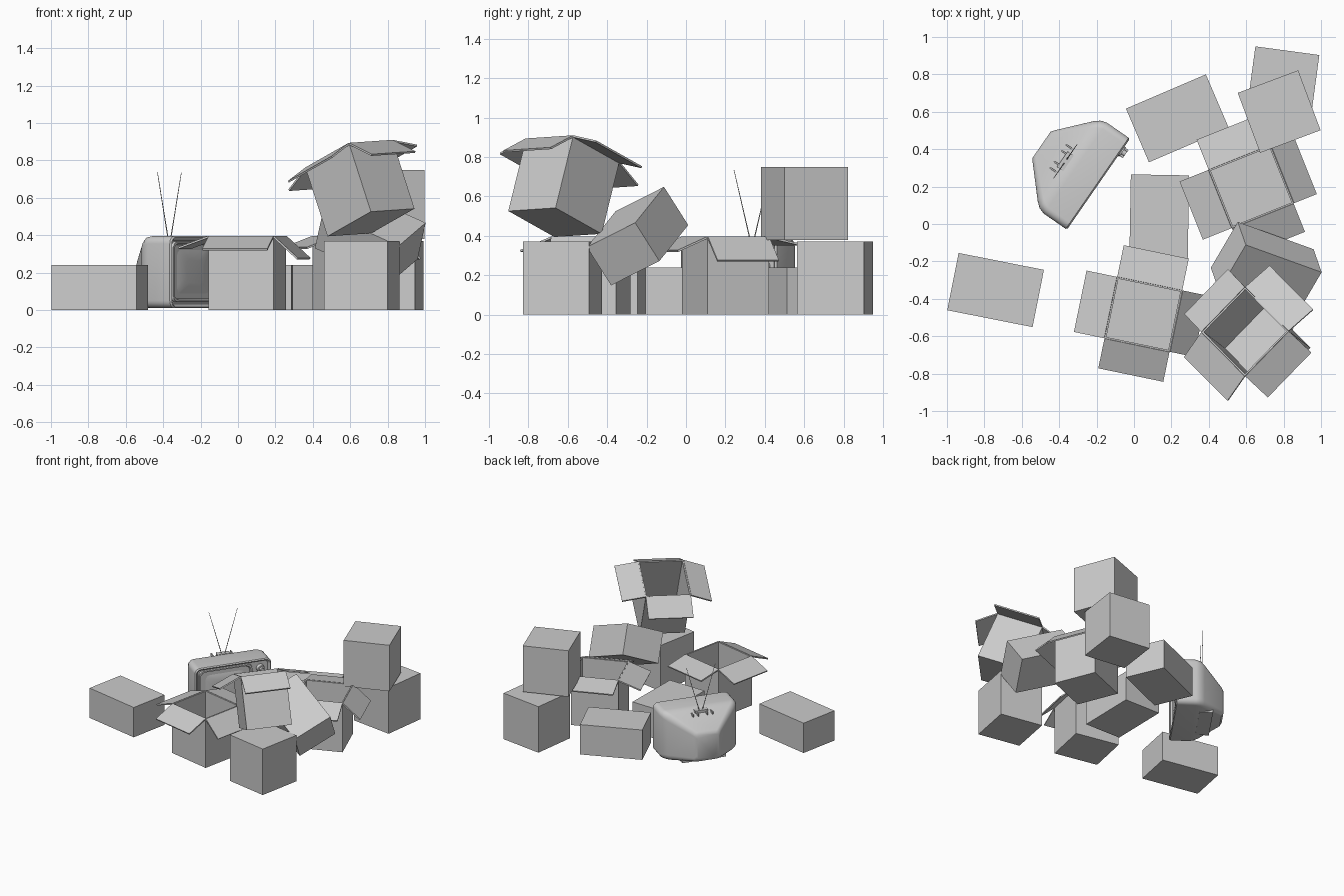
import bpy, bmesh, math
from mathutils import Matrix, Vector

if "Cube" in bpy.data.objects:
    bpy.data.objects.remove(bpy.data.objects["Cube"])

def finish(name, bm, mat, smooth=False):
    bmesh.ops.recalc_face_normals(bm, faces=bm.faces)
    me = bpy.data.meshes.new(name)
    bm.to_mesh(me)
    bm.free()
    ob = bpy.data.objects.new(name, me)
    bpy.context.collection.objects.link(ob)
    ob.matrix_world = mat
    if smooth:
        bpy.ops.object.select_all(action='DESELECT')
        ob.select_set(True)
        bpy.context.view_layer.objects.active = ob
        bpy.ops.object.shade_smooth_by_angle(angle=math.radians(35))
    return ob

def place(x, y, z, deg):
    return Matrix.Translation((x, y, z)) @ Matrix.Rotation(math.radians(deg), 4, 'Z')

def frame(origin, xa, ya):
    """Matrix from an origin and two rough axes."""
    x = Vector(xa).normalized()
    z = x.cross(Vector(ya)).normalized()
    m = Matrix((x, z.cross(x), z)).transposed().to_4x4()
    return Matrix.Translation(origin) @ m

def block(bm, size, centre, rot=Matrix()):
    m = rot @ Matrix.Translation(centre) @ Matrix.Diagonal((*size, 1))
    return bmesh.ops.create_cube(bm, size=1, matrix=m)

def closed_box(name, mat, size):
    bm = bmesh.new()
    block(bm, size, (0, 0, size[2] / 2))
    finish(name, bm, mat)

def open_box(name, mat):
    # hollow carton
    sx, sy, h, t = 0.355, 0.335, 0.395, 0.012
    bm = bmesh.new()
    block(bm, (sx, sy, h), (0, 0, h / 2))
    top = max(bm.faces, key=lambda f: f.calc_center_median().z)
    bmesh.ops.inset_region(bm, faces=[top], thickness=t)
    ext = bmesh.ops.extrude_face_region(bm, geom=[top])
    bmesh.ops.translate(bm, vec=(0, 0, t - h),
                        verts=[v for v in ext['geom'] if isinstance(v, bmesh.types.BMVert)])
    if top.is_valid:
        bmesh.ops.delete(bm, geom=[top], context='FACES_ONLY')
    finish(name, bm, mat)
    # four folded flaps: turn about z, half depth, hinge width, droop
    for side, turn, half, w, droop in (("right", 0, sx / 2, sy, 42), ("back", 90, sy / 2, sx, 12),
                                       ("left", 180, sx / 2, sy, 20), ("front", 270, sy / 2, sx, 23)):
        bm = bmesh.new()
        block(bm, (0.176, w, 0.01), (0.088, 0, 0))
        hinge = (mat @ Matrix.Rotation(math.radians(turn), 4, 'Z')
                 @ Matrix.Translation((half, 0, h - 0.003))
                 @ Matrix.Rotation(math.radians(droop), 4, 'Y'))
        finish(f"{name}_{side}_flap", bm, hinge)

# low closed boxes
low = (0.465, 0.312, 0.24)
closed_box("left_box", place(-0.74, -0.353, 0, -11.2), low)
closed_box("back_box", place(0.232, 0.565, 0, 23.2), low)
closed_box("middle_box", place(0.135, 0.03, 0, 89), low)
lean = frame((0.707, -0.246, 0.3985), (0.407, -0.147, -0.183), (0.136, 0.248, 0.127))
closed_box("leaning_box", lean @ Matrix.Translation((0, 0, -0.117)), (0.468, 0.31, 0.234))

# tall closed boxes
tall = (0.345, 0.342, 0.37)
closed_box("back_right_box", place(0.797, 0.757, 0, -7.7), tall)
closed_box("stacked_box", place(0.776, 0.601, 0.38, 20.5), tall)
closed_box("front_right_box", place(0.6625, -0.6275, 0, -10.8), tall)

# open boxes
open_box("front_open_box", place(0.05, -0.483, 0, -11.7))
open_box("right_open_box", place(0.626, 0.20, 0, 21.8))
open_box("tipped_open_box", frame((0.711, -0.665, 0.468), (0.653, -0.659, 0.371), (0.745, 0.662, 0.077)))

# television, local x along its width, local y towards its back
tv = place(-0.19, 0.213, 0, 55.3)

def rounded(bm, y, w, z0, z1, r, cx=0, n=5):
    pts = []
    for i, (sx, zc) in enumerate(((1, z1 - r), (-1, z1 - r), (-1, z0 + r), (1, z0 + r))):
        for k in range(n + 1):
            a = math.pi / 2 * (i + k / n)
            pts.append(bm.verts.new((cx + sx * (w / 2 - r) + r * math.cos(a), y, zc + r * math.sin(a))))
    return pts

def loft(name, sections, cx=0):
    bm = bmesh.new()
    rings = [rounded(bm, *s, cx=cx) for s in sections]
    n = len(rings[0])
    for a, b in zip(rings, rings[1:]):
        for i in range(n):
            bm.faces.new((a[i], a[(i + 1) % n], b[(i + 1) % n], b[i]))
    bm.faces.new(rings[0])
    bm.faces.new(rings[-1])
    finish(name, bm, tv, True)

# casing: recessed front, straight shell, tapered back
loft("tv_casing", [(0.022, 0.545, 0.032, 0.373, 0.025), (0.006, 0.56, 0.025, 0.38, 0.03),
                   (0.0, 0.575, 0.017, 0.388, 0.035), (0.008, 0.592, 0.01, 0.395, 0.04),
                   (0.15, 0.592, 0.01, 0.395, 0.04), (0.185, 0.57, 0.012, 0.39, 0.045),
                   (0.215, 0.52, 0.015, 0.375, 0.045), (0.355, 0.21, 0.04, 0.275, 0.03),
                   (0.37, 0.17, 0.06, 0.255, 0.03)])
# screen surround and bulging glass
loft("screen_surround", [(0.04, 0.35, 0.075, 0.335, 0.03), (0.03, 0.37, 0.065, 0.345, 0.035),
                         (0.008, 0.39, 0.055, 0.355, 0.035), (0.008, 0.41, 0.045, 0.365, 0.035),
                         (0.03, 0.415, 0.04, 0.368, 0.035)], cx=-0.055)
loft("screen", [(0.014, 0.16, 0.14, 0.27, 0.04), (0.018, 0.27, 0.1, 0.31, 0.04),
                (0.028, 0.36, 0.07, 0.34, 0.035), (0.04, 0.36, 0.07, 0.34, 0.035)], cx=-0.055)

# control knobs
for i, (x, z, r) in enumerate(((0.215, 0.32, 0.03), (0.215, 0.245, 0.03), (0.195, 0.185, 0.012), (0.235, 0.185, 0.012))):
    bm = bmesh.new()
    for rad, depth in ((r, 0.03), (r * 0.55, 0.05)):
        bmesh.ops.create_cone(bm, cap_ends=True, segments=20, radius1=rad, radius2=rad * 0.9, depth=depth,
                              matrix=Matrix.Translation((x, 0.022 - depth / 2, z)) @ Matrix.Rotation(math.pi / 2, 4, 'X'))
    finish(f"knob_{i}", bm, tv, True)

# speaker slats below the knobs
bm = bmesh.new()
for i in range(6):
    block(bm, (0.075, 0.012, 0.008), (0.215, 0.018, 0.06 + i * 0.018))
finish("speaker_slats", bm, tv)

# rear ledge near the floor
bm = bmesh.new()
block(bm, (0.34, 0.1, 0.05), (0, 0.235, 0.035))
finish("rear_ledge", bm, tv)

# aerial mount with ribs, and two thin rods
bm = bmesh.new()
block(bm, (0.10, 0.04, 0.02), (0.0, 0.215, 0.378))
for x in (-0.075, -0.035, 0.035, 0.075):
    block(bm, (0.008, 0.09, 0.02), (x, 0.22, 0.366))
finish("aerial_mount", bm, tv)
for s, name in ((-1, "left_rod"), (1, "right_rod")):
    a, b = Vector((s * 0.012, 0.215, 0.38)), Vector((s * 0.112, 0.215, 0.735))
    q = (b - a).to_track_quat('Z', 'Y').to_matrix().to_4x4()
    bm = bmesh.new()
    bmesh.ops.create_cone(bm, cap_ends=True, segments=8, radius1=0.003, radius2=0.0015, depth=(b - a).length,
                          matrix=Matrix.Translation((a + b) / 2) @ q)
    finish(name, bm, tv, True)
